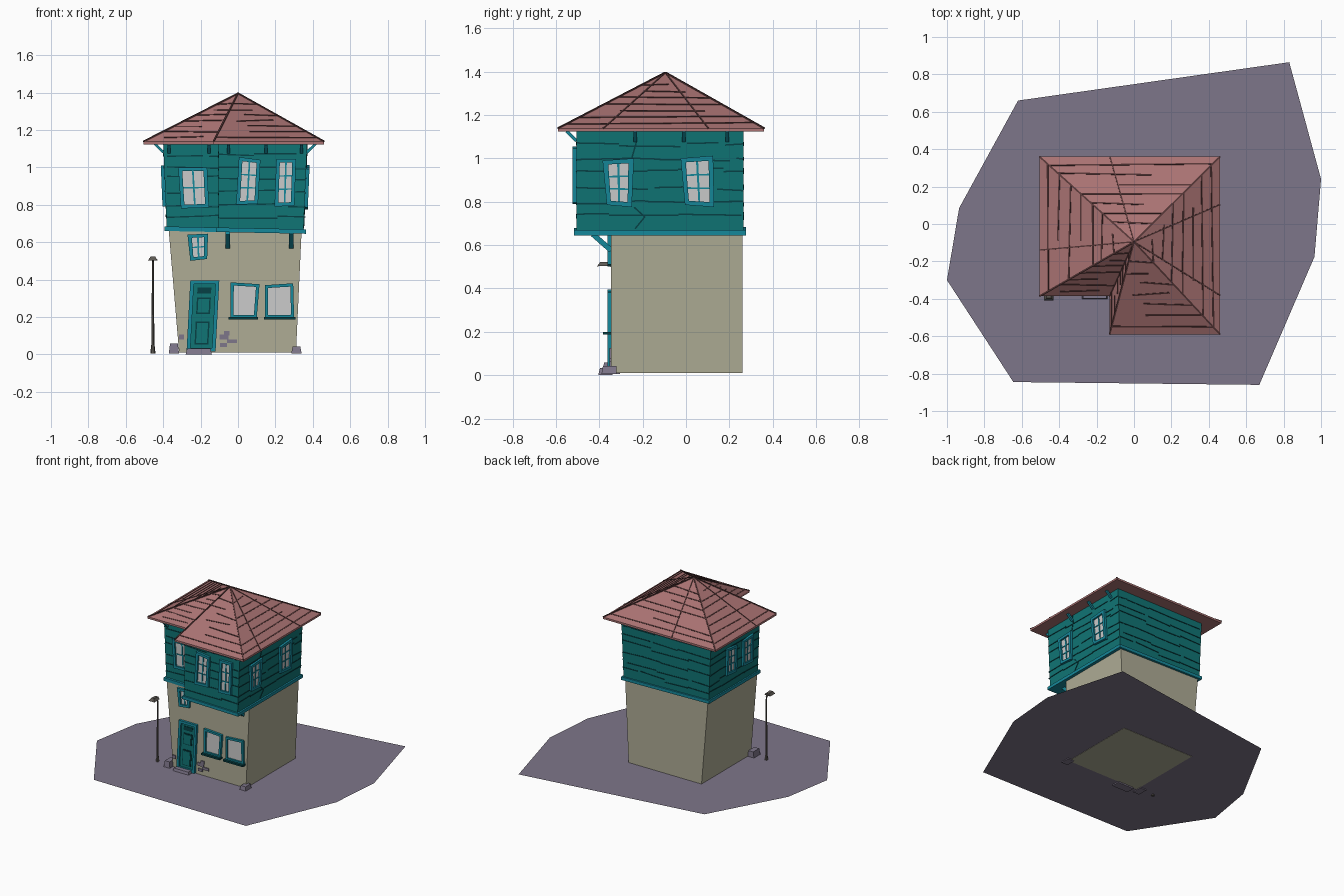
import bpy, bmesh, random
from mathutils import Vector as V

if "Cube" in bpy.data.objects:
    bpy.data.objects.remove(bpy.data.objects["Cube"])
random.seed(4)


def mat(name, hexv):
    m = bpy.data.materials.new(name)
    c = [((hexv >> s & 255) / 255) ** 2.2 for s in (16, 8, 0)]
    m.diffuse_color = (*c, 1)
    m.use_nodes = True
    m.node_tree.nodes["Principled BSDF"].inputs["Base Color"].default_value = m.diffuse_color
    return m


TEAL, TRIM, DARK = mat("teal", 0x177474), mat("trim", 0x1C8799), mat("teal_dark", 0x0E4246)
ROOF, SEAM, PLASTER = mat("roof", 0xA87272), mat("roof_seam", 0x573A3A), mat("plaster", 0xADAB94)
STONE, GLASS, METAL = mat("stone", 0x7D7588), mat("glass", 0xC4C4C2), mat("metal", 0x5C5853)


def finish(bm, name, m):
    bmesh.ops.recalc_face_normals(bm, faces=bm.faces)
    me = bpy.data.meshes.new(name)
    bm.to_mesh(me)
    bm.free()
    me.materials.append(m)
    bpy.context.collection.objects.link(bpy.data.objects.new(name, me))


def loft(bm, low, high):
    a, b = [bm.verts.new(p) for p in low], [bm.verts.new(p) for p in high]
    bm.faces.new(a[::-1])
    bm.faces.new(b)
    for i in range(len(a)):
        j = (i + 1) % len(a)
        bm.faces.new((a[i], a[j], b[j], b[i]))


def beam(bm, p, q, w, h, up):
    p, q, up = V(p), V(q), V(up)
    s = (q - p).cross(up).normalized() * w / 2
    u = s.cross(q - p).normalized() * h / 2
    loft(bm, [p - s - u, p + s - u, p + s + u, p - s + u],
         [q - s - u, q + s - u, q + s + u, q - s + u])


def block(bm, x0, x1, y0, y1, z0, z1, k=0.0):
    loft(bm, [(x0, y0, z0), (x1, y0, z0), (x1, y1, z0), (x0, y1, z0)],
         [(x0 + k, y0 + k, z1), (x1 - k, y0 + k, z1), (x1 - k, y1, z1), (x0 + k, y1, z1)])


# Wall frames: (origin, u axis, v axis with lean, outward normal); v equals height
def frame(o, u, v, n):
    o, u, v, n = V(o), V(u), V(v), V(n)
    return lambda a, b, d=0: o + u * a + v * b + n * d


LEAN = 0.0426
FRONT = frame((0, -.505, 0), (1, 0, 0), (0, 0, 1), (0, -1, 0))
RECESS = frame((0, -.335, 0), (1, 0, 0), (0, 0, 1), (0, -1, 0))
LOWER = frame((0, -.345, 0), (1, 0, 0), (0, 0, 1), (0, -1, 0))
BACK = frame((0, .265, 0), (1, 0, 0), (0, 0, 1), (0, 1, 0))
RIGHT = frame((.35 - .66 * LEAN, 0, 0), (0, 1, 0), (LEAN, 0, 1), (1, 0, 0))
LEFT = frame((-.38 + .66 * LEAN, 0, 0), (0, 1, 0), (-LEAN, 0, 1), (-1, 0, 0))
NOTCH = frame((-.105, 0, 0), (0, 1, 0), (0, 0, 1), (-1, 0, 0))

# Ground and tapered ground floor
bm = bmesh.new()
bm.faces.new([bm.verts.new((x, y, .012)) for x, y in (
    (-.62, .66), (-.935, .085), (-1, -.3), (-.645, -.845), (.67, -.86),
    (.965, -.175), (1, .24), (.83, .865))])
bm.normal_update()
finish(bm, "ground", STONE)
bm = bmesh.new()
loft(bm, [(-.315, -.345, .01), (.31, -.345, .01), (.31, .26, .01), (-.315, .26, .01)],
     [(-.37, -.345, .66), (.34, -.345, .66), (.34, .26, .66), (-.37, .26, .66)])
finish(bm, "ground_floor", PLASTER)


# L-shaped upper floor and its sill band
def plan(l, r, f, b, nx, ny):
    return [(l, ny), (nx, ny), (nx, f), (r, f), (r, b), (l, b)]


bm = bmesh.new()
loft(bm, [(x, y, .66) for x, y in plan(-.38, .35, -.505, .265, -.105, -.335)],
     [(x, y, 1.128) for x, y in plan(-.40, .37, -.505, .265, -.105, -.335)])
finish(bm, "upper_floor", TEAL)
bm = bmesh.new()
band = plan(-.392, .363, -.517, .277, -.117, -.352)
loft(bm, [(x, y, .652 - .02 * x) for x, y in band], [(x, y, .676 - .02 * x) for x, y in band])
finish(bm, "sill_band", TRIM)

# Plank seams on every upper wall, broken and slightly uneven
bm = bmesh.new()
for F, a, b in ((FRONT, -.105, .36), (RECESS, -.38, -.105), (BACK, -.385, .355),
                (RIGHT, -.505, .265), (LEFT, -.335, .265), (NOTCH, -.505, -.335)):
    n = F(0, 0, 1) - F(0, 0)
    for z in (.735, .795, .865, .945, .995, 1.065):
        u = a
        while u < b - .02:
            e = min(b, u + random.uniform(.12, .35))
            z0 = z + random.uniform(-.008, .008)
            beam(bm, F(u, z0), F(e, z0 + random.uniform(-.008, .008)), .007, .006, n)
            u = e + random.choice((0, 0, .03))
for path in (((-.235, 1.128), (-.23, 1.07), (-.25, 1.0)),
             ((-.24, .775), (-.19, .73), (-.235, .675))):
    for p, q in zip(path, path[1:]):
        beam(bm, RIGHT(*p), RIGHT(*q), .007, .006, (1, 0, 0))
finish(bm, "plank_seams", DARK)

# Hipped fan roof over the L plan
eave = plan(-.505, .46, -.59, .36, -.13, -.385)
apex = V((0, -.095, 1.395))
bm = bmesh.new()
lo, hi = [[bm.verts.new((x, y, z)) for x, y in eave] for z in (1.123, 1.138)]
top = bm.verts.new(apex)
bm.faces.new(lo[::-1])
for i in range(6):
    j = (i + 1) % 6
    bm.faces.new((lo[i], lo[j], hi[j], hi[i]))
    bm.faces.new((hi[i], hi[j], top))
finish(bm, "roof", ROOF)

# Roof hips, sloping joints and broken course lines
bm = bmesh.new()
ring = [V((x, y, 1.138)) for x, y in eave]
for i in range(6):
    a, b = ring[i], ring[(i + 1) % 6]
    n = (b - a).cross(apex - a).normalized()
    beam(bm, a, apex, .009, .008, (0, 0, 1))
    splits = {3: (.22, .73), 4: (.61,), 5: (.67,)}.get(i, ())
    for s in splits:
        beam(bm, a.lerp(b, s), apex, .007, .006, n)
    for k in range(7):
        t = .09 + k * .115
        s0, s1 = random.choice(((0, 1), (0, .6), (.35, 1), (.2, .8), (0, 1)))
        beam(bm, a.lerp(b, s0).lerp(apex, t + random.uniform(-.015, .015)),
             a.lerp(b, s1).lerp(apex, t + random.uniform(-.015, .015)), .008, .006, n)
finish(bm, "roof_seams", SEAM)


# Crooked windows; corners run bottom-left, bottom-right, top-right, top-left
def window(name, F, q, cols=2, rows=3, fill=GLASS, b=.02):
    q = [V(c) for c in q]
    bx, bz = b / (q[1] - q[0]).length, b / (q[3] - q[0]).length

    def at(s, t, d):
        p = q[0].lerp(q[1], s).lerp(q[3].lerp(q[2], s), t)
        return F(p.x, p.y, d)

    def panel(bm, s0, s1, t0, t1, d):
        c = ((s0, t0), (s1, t0), (s1, t1), (s0, t1))
        loft(bm, [at(*p, -.004) for p in c], [at(*p, d) for p in c])

    bm = bmesh.new()
    for r in ((0, bx, 0, 1), (1 - bx, 1, 0, 1), (bx, 1 - bx, 0, bz), (bx, 1 - bx, 1 - bz, 1)):
        panel(bm, *r, .018)
    for k in range(1, cols):
        s = bx + (1 - 2 * bx) * k / cols
        panel(bm, s - bx * .22, s + bx * .22, bz, 1 - bz, .01)
    for k in range(1, rows):
        t = bz + (1 - 2 * bz) * k / rows
        panel(bm, bx, 1 - bx, t - bz * .18, t + bz * .18, .009)
    finish(bm, name + "_frame", TRIM)
    bm = bmesh.new()
    panel(bm, bx, 1 - bx, bz, 1 - bz, .005)
    finish(bm, name + "_pane", fill)
    return panel


window("recess_window", RECESS, ((-.305, .78), (-.155, .785), (-.165, 1.0), (-.32, 1.0)), 2, 2)
window("front_window_a", FRONT, ((-.01, .8), (.107, .805), (.12, 1.04), (.005, 1.055)))
window("front_window_b", FRONT, ((.195, .79), (.302, .795), (.31, 1.045), (.205, 1.045)))
right = (("a", ((-.365, .785), (-.25, .775), (-.24, 1.0), (-.385, .99))),
         ("b", ((-.005, .785), (.13, .775), (.125, 1.012), (-.025, 1.0))))
left = (("a", ((-.25, .79), (-.13, .8), (-.12, 1.0), (-.245, 1.01))),
        ("b", ((-.05, .79), (.07, .8), (.075, 1.01), (-.045, 1.0))))
for F, side, data in ((RIGHT, "right", right), (LEFT, "left", left)):
    for tag, q in data:
        window(side + "_window_" + tag, F, q)
window("stair_window", LOWER, ((-.255, .5), (-.165, .51), (-.16, .645), (-.27, .64)), 2, 2, b=.018)
window("shop_window_a", LOWER, ((-.04, .195), (.1, .195), (.115, .375), (-.04, .385)), 1, 1, b=.016)
window("shop_window_b", LOWER, ((.145, .195), (.3, .195), (.295, .38), (.145, .37)), 1, 1, b=.016)

# Sills under the lower windows
bm = bmesh.new()
for x0, x1 in ((-.05, .108), (.138, .308)):
    block(bm, x0, x1, -.382, -.34, .187, .2)
finish(bm, "window_sills", DARK)

# Door with raised panels and handle
panel = window("door", LOWER, ((-.275, .015), (-.12, .015), (-.1, .395), (-.255, .395)), 1, 1, TEAL)
bm = bmesh.new()
for t0, t1 in ((.1, .42), (.53, .76), (.82, .9)):
    panel(bm, .26, .74, t0, t1, .009)
finish(bm, "door_panel_edges", DARK)
bm = bmesh.new()
for t0, t1 in ((.12, .4), (.55, .74)):
    panel(bm, .31, .69, t0, t1, .013)
finish(bm, "door_panels", TEAL)

# Diagonal brackets under the oriel and the eaves
bm = bmesh.new()
for x in (-.055, .285):
    beam(bm, (x, -.345, .575), (x, -.43, .65), .024, .024, (0, 0, 1))
for F, us in ((FRONT, (-.05, .15, .34)), (RECESS, (-.155, -.37)),
              (RIGHT, (-.235, -.01, .19)), (LEFT, (-.25, -.03, .18))):
    for u in us:
        beam(bm, F(u, 1.08), F(u, 1.125, .045), .016, .014, (0, 0, 1))
finish(bm, "brackets", TRIM)

# Doorstep, corner stones and exposed bricks
bm = bmesh.new()
block(bm, -.28, -.14, -.405, -.34, 0, .032, .008)
block(bm, -.37, -.315, -.385, -.305, .005, .058, .007)
block(bm, .285, .34, -.39, -.32, .005, .042, .007)
for x0, x1, z0, z1 in ((-.1, -.05, .08, .105), (-.075, -.045, .1, .125), (-.06, -.005, .06, .08),
                       (-.095, -.06, .04, .06), (-.315, -.29, .08, .105)):
    block(bm, x0, x1, -.353, -.34, z0, z1)
finish(bm, "stones", STONE)

# Street lamp
bm = bmesh.new()
for z0, z1, r0, r1 in ((.005, .05, .014, .009), (.05, .5, .008, .005)):
    rings = [[(-.455 + r * c, -.335 + r * s, z) for c, s in
              ((1, 0), (.5, .87), (-.5, .87), (-1, 0), (-.5, -.87), (.5, -.87))]
             for z, r in ((z0, r0), (z1, r1))]
    loft(bm, *rings)
beam(bm, (-.455, -.335, .498), (-.455, -.36, .512), .01, .01, (0, 0, 1))
loft(bm, [(-.48, -.41, .502), (-.43, -.41, .502), (-.43, -.345, .504), (-.48, -.345, .504)],
     [(-.467, -.395, .523), (-.443, -.395, .523), (-.443, -.345, .52), (-.467, -.345, .52)])
finish(bm, "street_lamp", METAL)
